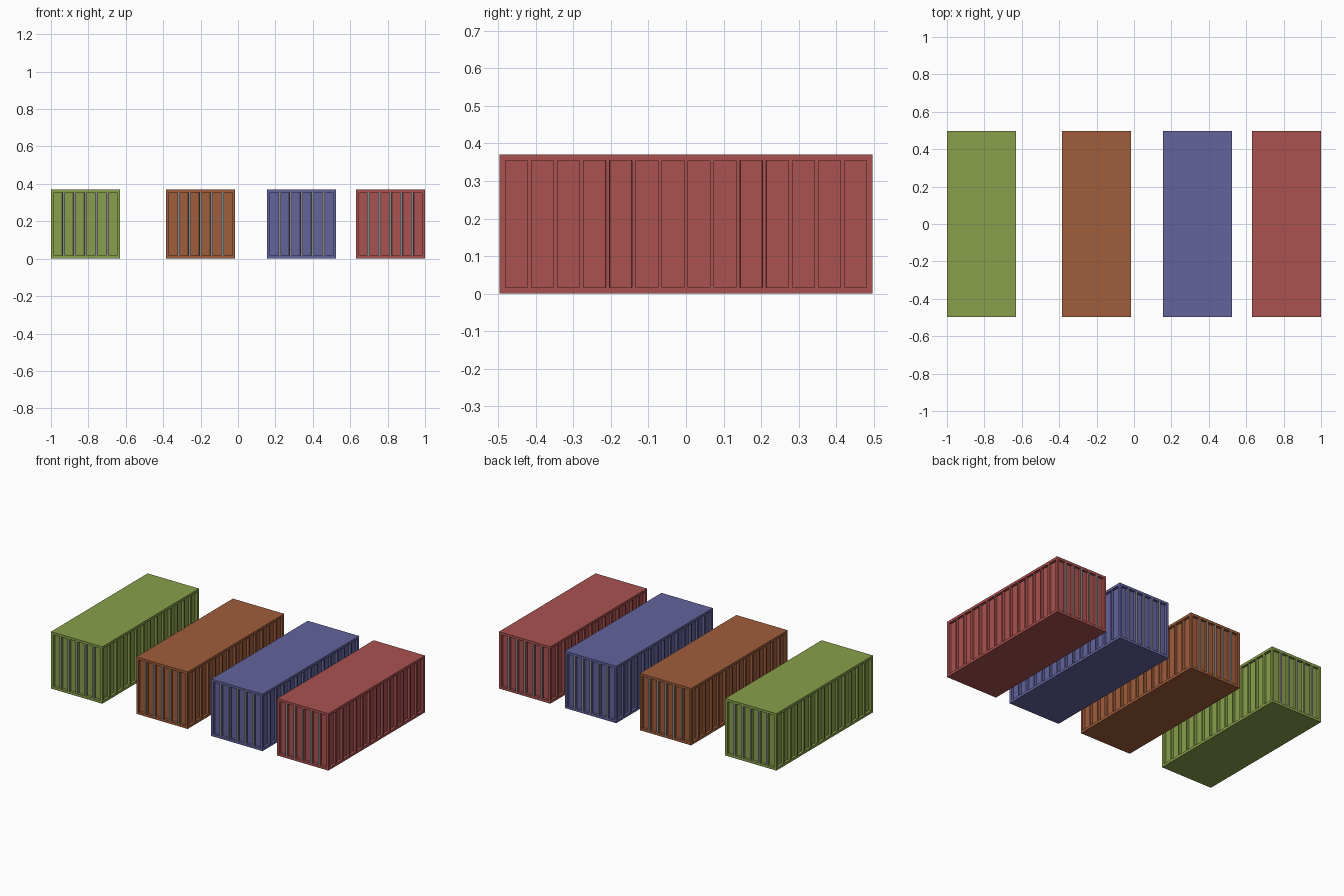
import bpy, bmesh, math
from mathutils import Matrix, Vector

if "Cube" in bpy.data.objects:
    bpy.data.objects.remove(bpy.data.objects["Cube"])

W, L, H = 0.37, 0.994, 0.371      # container width, length, height
EDGE, GAP, DEPTH = 0.016, 0.0105, 0.016


def material(name, rgb):
    m = bpy.data.materials.new(name)
    m.diffuse_color = (*rgb, 1)
    m.use_nodes = True
    m.node_tree.nodes["Principled BSDF"].inputs["Base Color"].default_value = m.diffuse_color
    return m


def wall(bm, width, dist, count, gap, angle, rib_mat):
    """One upright wall: a flat frame with a row of recessed panels."""
    rot = Matrix.Rotation(angle, 4, 'Z')
    pw = (width - 2 * EDGE - (count - 1) * gap) / count
    xs = [-width / 2]
    for i in range(count):
        a = -width / 2 + EDGE + i * (pw + gap)
        xs += [a, a + pw]
    xs.append(width / 2)
    zs = [0, EDGE, H - EDGE, H]
    grid = [[bm.verts.new(rot @ Vector((x, -dist, z))) for x in xs] for z in zs]
    panels = []
    for j in range(3):
        for i in range(len(xs) - 1):
            f = bm.faces.new((grid[j][i], grid[j][i + 1],
                              grid[j + 1][i + 1], grid[j + 1][i]))
            if j == 1 and i % 2 == 1:
                panels.append(f)
            elif j == 1 and 0 < i < len(xs) - 2:
                f.material_index = rib_mat
    bm.normal_update()
    bmesh.ops.inset_individual(bm, faces=panels, thickness=0.0005, depth=-DEPTH)


def container(name, x, rgb, grey):
    bm = bmesh.new()
    # Ends with grey ribs, long sides with painted ribs
    for k in (0, 2):
        wall(bm, W, L / 2, 6, 0.014, k * math.pi / 2, 1)
    for k in (1, 3):
        wall(bm, L, W / 2, 14, GAP, k * math.pi / 2, 0)
    # Flat roof and floor
    for z, s in ((H, 1), (0, -1)):
        c = [(-1, -1), (1, -1), (1, 1), (-1, 1)][::s]
        bm.faces.new([bm.verts.new((a * W / 2, b * L / 2, z)) for a, b in c])
    bmesh.ops.remove_doubles(bm, verts=bm.verts, dist=1e-5)
    mesh = bpy.data.meshes.new(name)
    bm.to_mesh(mesh)
    bm.free()
    mesh.materials.append(material(name + "_paint", rgb))
    mesh.materials.append(grey)
    ob = bpy.data.objects.new(name, mesh)
    ob.location.x = x
    bpy.context.collection.objects.link(ob)


grey = material("bare_metal", (0.25, 0.25, 0.25))
container("green_container", -0.815, (0.25, 0.35, 0.07), grey)
container("brown_container", -0.20, (0.35, 0.11, 0.045), grey)
container("blue_container", 0.34, (0.125, 0.125, 0.34), grey)
container("red_container", 0.815, (0.4, 0.085, 0.08), grey)
